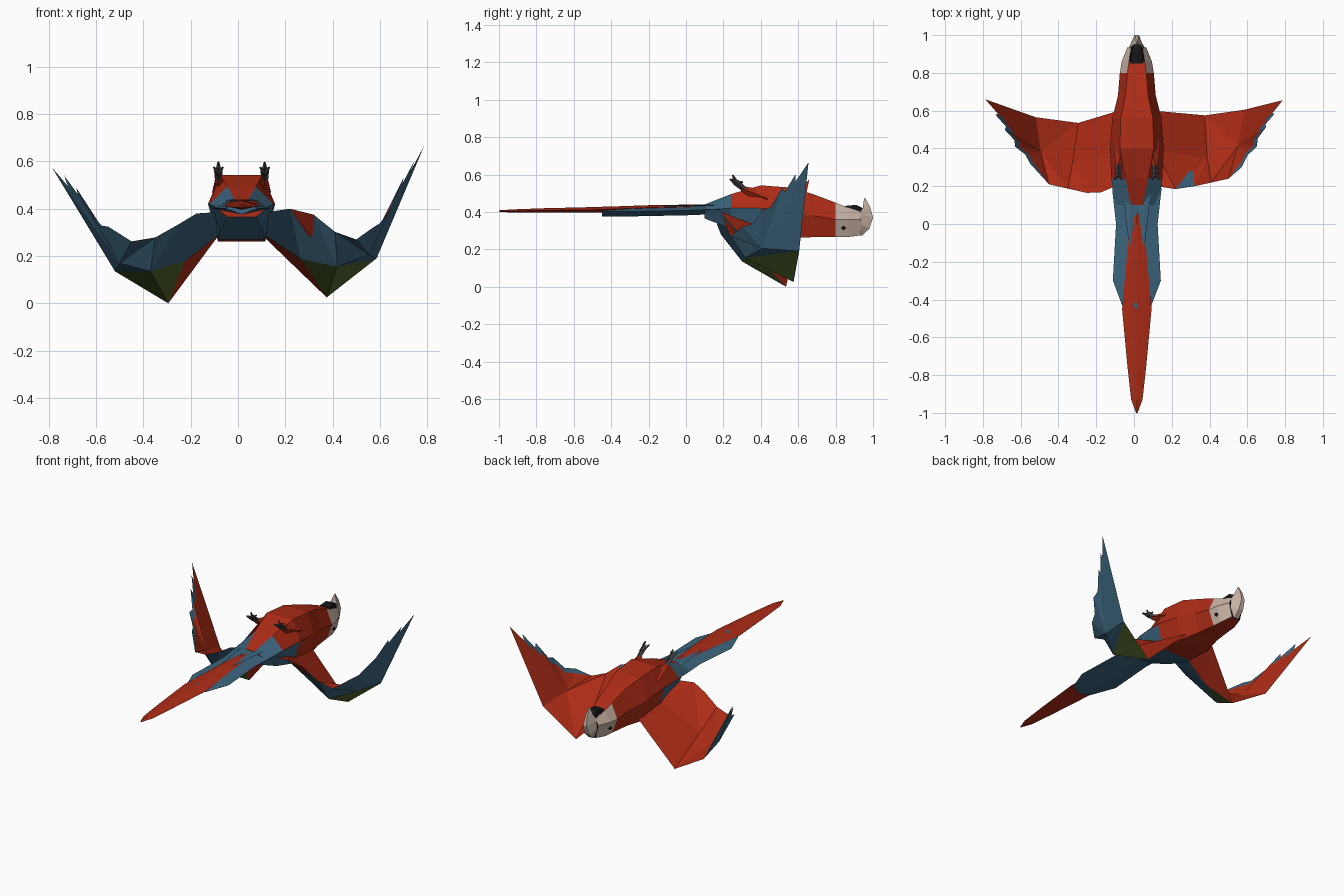
import bpy, bmesh
from mathutils import Vector

if "Cube" in bpy.data.objects:
    bpy.data.objects.remove(bpy.data.objects["Cube"])

CX = 0.015  # body axis sits slightly off centre because the wings differ
COL = {"red": (.42, .025, .008), "blue": (.045, .13, .21), "green": (.08, .13, .025),
       "white": (.58, .45, .38), "black": (.008, .008, .008), "claw": (.06, .045, .055)}
NAMES = list(COL)
MATS = []
for n in NAMES:
    m = bpy.data.materials.new("plumage_" + n)
    m.diffuse_color = (*COL[n], 1)
    m.use_nodes = True
    m.node_tree.nodes["Principled BSDF"].inputs["Base Color"].default_value = m.diffuse_color
    MATS.append(m)


def build(name, verts, faces):
    """faces: list of (vertex indices, colour)"""
    me = bpy.data.meshes.new(name)
    bm = bmesh.new()
    vs = [bm.verts.new(v) for v in verts]
    for idx, col in faces:
        f = bm.faces.new([vs[i] for i in idx])
        f.material_index = NAMES.index(col)
    bmesh.ops.recalc_face_normals(bm, faces=bm.faces)
    bm.to_mesh(me)
    bm.free()
    for m in MATS:
        me.materials.append(m)
    ob = bpy.data.objects.new(name, me)
    bpy.context.collection.objects.link(ob)
    return ob


def loft(name, rings, colour):
    n = len(rings[0])
    faces = [((i*n+j, i*n+(j+1) % n, (i+1)*n+(j+1) % n, (i+1)*n+j), colour(i, j))
             for i in range(len(rings)-1) for j in range(n)]
    last = (len(rings)-1)*n
    faces += [(range(n), colour(0, 0)), (range(last, last+n), colour(len(rings)-2, 0))]
    return build(name, [v for r in rings for v in r], faces)


def hexring(y, wt, zt, wm, zm, wb, zb):
    return [(CX+x, y, z) for x, z in
            ((-wt, zt), (wt, zt), (wm, zm), (wb, zb), (-wb, zb), (-wm, zm))]


# Body (belly up): red, with a blue rump underneath
body = [hexring(*r) for r in (
    (.10, .03, .44, .115, .41, .06, .365), (.24, .06, .495, .135, .42, .09, .31),
    (.40, .09, .542, .142, .42, .10, .27), (.56, .085, .53, .13, .40, .10, .262),
    (.68, .06, .495, .10, .38, .07, .265), (.80, .05, .45, .09, .36, .055, .265))]
loft("body", body, lambda i, j: "blue" if (i < 2 and j in (2, 3, 4)) or (i < 1 and j) else "red")

# Head: pale cheeks, red crown underneath
head = [body[-1], hexring(.86, .042, .425, .08, .36, .05, .265),
        hexring(.935, .03, .40, .05, .36, .03, .275)]
loft("head", head, lambda i, j: "red" if j == 3 or (i == 0 and j == 0) else
     "black" if j == 0 else "white")

# Hooked beak, curving upward, and the dark lower beak
beak = []
for (oy, oz), (iy, iz), w in (((.94, .273), (.90, .30), .045), ((.98, .31), (.92, .34), .05),
                              ((1.0, .37), (.93, .39), .038), ((.985, .425), (.945, .42), .024),
                              ((.958, .475), (.952, .47), .003)):
    beak.append([(CX-w, iy, iz), (CX-w*.3, oy, oz), (CX+w*.3, oy, oz), (CX+w, iy, iz)])
loft("upper_beak", beak, lambda i, j: "white")
loft("lower_beak", [[(CX-w, y, z0), (CX+w, y, z0), (CX+w*.7, y, z1), (CX-w*.7, y, z1)]
                    for y, w, z0, z1 in ((.85, .045, .38, .432), (.91, .042, .36, .438),
                                         (.945, .025, .38, .42))], lambda i, j: "black")


# Eyes, legs and toes
def spike(name, a, b, r0, r1, col):
    a, b = Vector(a), Vector(b)
    q = (b-a).to_track_quat('Z', 'Y')
    corners = [Vector((1, 0, 0)), Vector((0, 1, 0)), Vector((-1, 0, 0)), Vector((0, -1, 0))]
    loft(name, [[p + q @ (c*r) for c in corners] for p, r in ((a, r0), (b, r1))],
         lambda i, j: col)


for s, side in ((-1, "left"), (1, "right")):
    spike(side + "_eye", (CX+s*.055, .842, .317), (CX+s*.078, .842, .314), .017, .009, "black")
    x = CX + s*.098
    spike(side + "_thigh", (CX+s*.08, .43, .47), (x, .30, .525), .045, .014, "red")
    spike(side + "_leg", (x, .32, .515), (x, .265, .56), .014, .018, "claw")
    for k, d in enumerate(((-.02, .235, .575), (.0, .25, .598), (.02, .235, .575), (0, .305, .56))):
        spike(f"{side}_toe_{k}", (x, .268, .553), (x+d[0], d[1], d[2]), .015, .004, "claw")


# Tail feathers: flat outlines (y, half width, centre z) with small thickness
def feather(name, rows, col, x0=0.0, thick=.012):
    rings = []
    for y, w, z in rows:
        t = thick * min(1, .2 + w*12)
        rings.append([(CX+x0-w, y, z), (CX+x0, y, z+t), (CX+x0+w, y, z), (CX+x0, y, z-t)])
    return loft(name, rings, lambda i, j: col)


feather("tail_base", [(.32, .12, .42), (.18, .13, .415), (0, .11, .408), (-.3, .127, .402),
                      (-.45, .07, .402)], "blue", thick=.026)
feather("tail_centre", [(.14, .004, .43), (0, .04, .428), (-.2, .055, .423), (-.45, .078, .412),
                        (-.75, .05, .408), (-.93, .03, .405), (-1, .004, .405)], "red", thick=.015)
for s, side in ((-1, "left"), (1, "right")):
    feather(side + "_tail_covert", [(.15, .035, .436), (.03, .022, .437), (-.12, .003, .434)],
            "blue", s*.037, .008)


# Wings: outer (back) sheet and inner (belly) sheet sharing one outline
def wing(name, L, M, T, tips):
    """L, M, T: leading, middle, trailing points at root, wrist, hand; tips: flight feathers"""
    L, M, T, tips = [[Vector(p) for p in a] for a in (L, M, T, tips)]
    V = [m.lerp((l+t)/2, .45) + Vector((0, 0, .012)) for l, m, t in zip(L, M, T)]
    Q = M[0].lerp(M[1], .5) - Vector((0, -.03, .035))
    rim = []
    for a, b in zip(tips, tips[1:]):
        rim += [a, ((a+b)/2).lerp(M[2], .16)]
    rim = [L[2]] + rim + [tips[-1], T[2]]
    inner = [V[2].lerp(p, .8) for p in rim]
    inner[0], inner[-1] = L[2], T[2]
    e = (T[0]+T[1])/2 + Vector((0, -.015, .02))   # secondary feather bump
    g = (T[1]+T[2])/2 + Vector((0, .0, -.02))
    verts, F = [], []

    def face(col, *pts):
        ids = []
        for p in pts:
            if p not in verts:
                verts.append(p)
            ids.append(verts.index(p))
        if len(set(ids)) > 2:
            F.append((list(dict.fromkeys(ids)), col))
    # back side
    face("red", L[0], L[1], Q)
    face("red", L[0], Q, M[0])
    face("green", L[1], M[1], Q)
    face("green", L[1], L[2], M[1])
    face("blue", L[2], M[2], M[1])
    face("blue", M[0], Q, e, T[0])
    face("blue", Q, M[1], T[1], e)
    face("blue", M[1], M[2], g)
    face("blue", M[1], g, T[1])
    face("blue", M[2], T[2], g)
    for a, b in zip(rim, rim[1:]):
        face("blue", M[2], a, b)
    # belly side
    face("red", L[0], L[1], V[1], V[0])
    face("red", V[0], V[1], e)
    face("red", V[0], e, T[0])
    face("red", V[1], T[1], e)
    face("red", L[1], L[2], V[2])
    face("red", L[1], V[2], V[1])
    face("red", V[1], V[2], g)
    face("red", V[1], g, T[1])
    face("red", V[2], T[2], g)
    for k in range(len(rim)-1):
        face("red", V[2], inner[k], inner[k+1])
        face("red" if k < 2 else "blue", inner[k], rim[k], rim[k+1], inner[k+1])
    face("red", L[0], M[0], T[0], V[0])
    build(name, verts, F)


wing("right_wing",
     [(.10, .60, .29), (.375, .575, .025), (.586, .605, .19)],
     [(.11, .38, .29), (.42, .315, .155), (.555, .41, .205)],
     [(.12, .20, .385), (.32, .20, .375), (.50, .24, .27)],
     [(.787, .655, .665), (.745, .585, .60), (.70, .515, .53), (.65, .41, .41), (.57, .30, .32)])
wing("left_wing",
     [(-.08, .60, .29), (-.295, .535, 0), (-.52, .565, .135)],
     [(-.08, .38, .29), (-.37, .30, .135), (-.50, .38, .17)],
     [(-.10, .20, .385), (-.25, .165, .335), (-.45, .21, .262)],
     [(-.787, .66, .575), (-.735, .58, .54), (-.685, .50, .49), (-.63, .41, .39), (-.55, .32, .325)])
